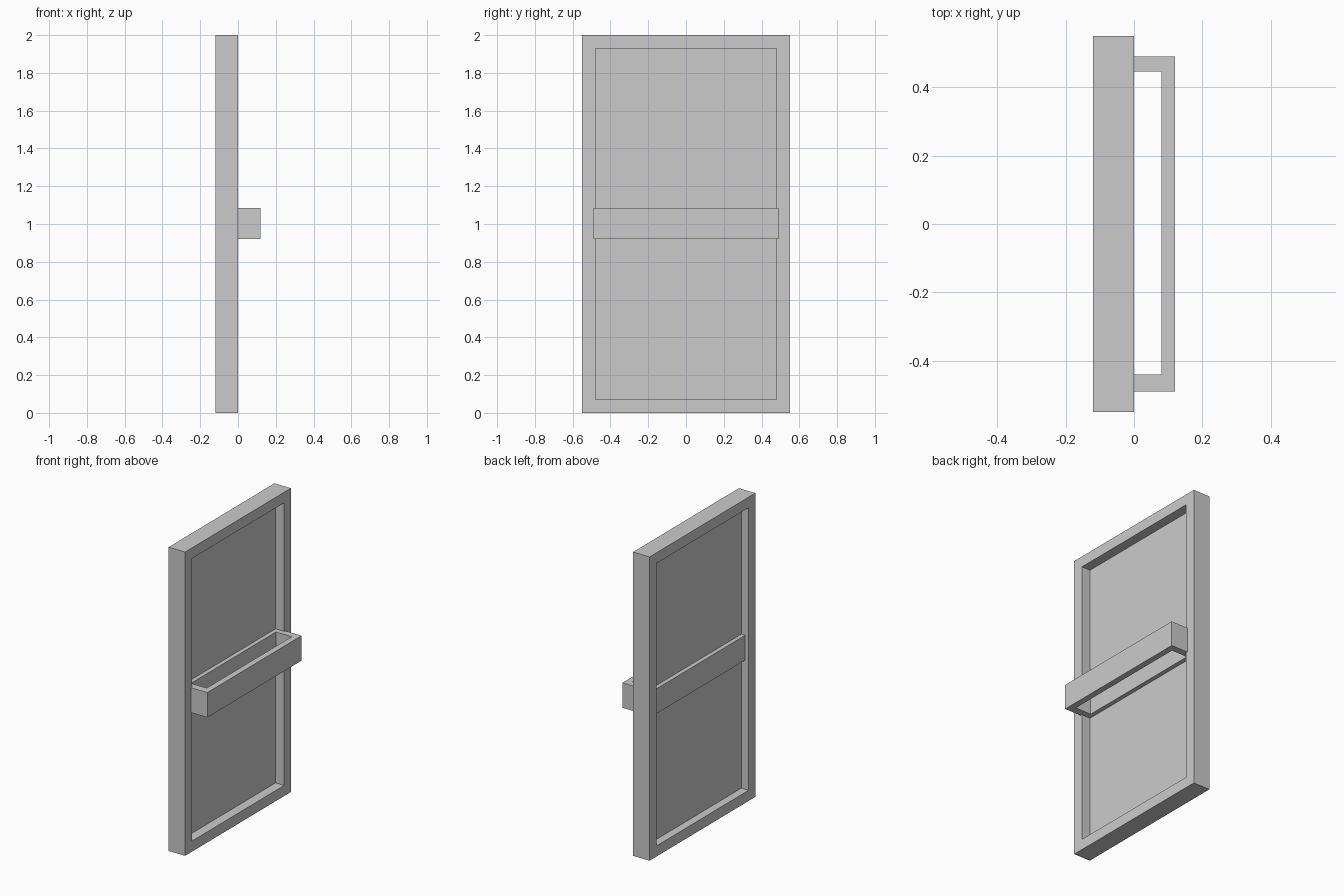
import bpy, bmesh

if "Cube" in bpy.data.objects:
    bpy.data.objects.remove(bpy.data.objects["Cube"])


def ring_prism(name, outer, inner, axes, lo, hi):
    """Rectangular ring (a0, a1, b0, b1) in the plane of two axes, extruded on the third."""
    a, b = axes
    c = 3 - a - b
    bm = bmesh.new()

    def loop(rect, h):
        a0, a1, b0, b1 = rect
        verts = []
        for u, v in ((a0, b0), (a1, b0), (a1, b1), (a0, b1)):
            co = [0, 0, 0]
            co[a], co[b], co[c] = u, v, h
            verts.append(bm.verts.new(co))
        return verts

    loops = [loop(outer, lo), loop(outer, hi), loop(inner, hi), loop(inner, lo)]
    for k in range(4):
        p, q = loops[k], loops[(k + 1) % 4]
        for i in range(4):
            j = (i + 1) % 4
            bm.faces.new((p[i], p[j], q[j], q[i]))
    bmesh.ops.recalc_face_normals(bm, faces=bm.faces)
    mesh = bpy.data.meshes.new(name)
    bm.to_mesh(mesh)
    bm.free()
    obj = bpy.data.objects.new(name, mesh)
    bpy.context.collection.objects.link(obj)
    return obj


# Outer door frame around the opening
ring_prism("door_frame", (-0.55, 0.55, 0, 2), (-0.48, 0.48, 0.07, 1.93),
           (1, 2), -0.12, 0)

# Thin panel set midway in the frame
bpy.ops.mesh.primitive_cube_add(size=1, location=(-0.065, 0, 1))
panel = bpy.context.object
panel.name = "door_panel"
panel.scale = (0.004, 0.96, 1.86)

# Closed push bar loop, its rear rail running through the panel
ring_prism("push_bar", (-0.095, 0.12, -0.49, 0.49), (-0.035, 0.08, -0.44, 0.445),
           (0, 1), 0.92, 1.084)
